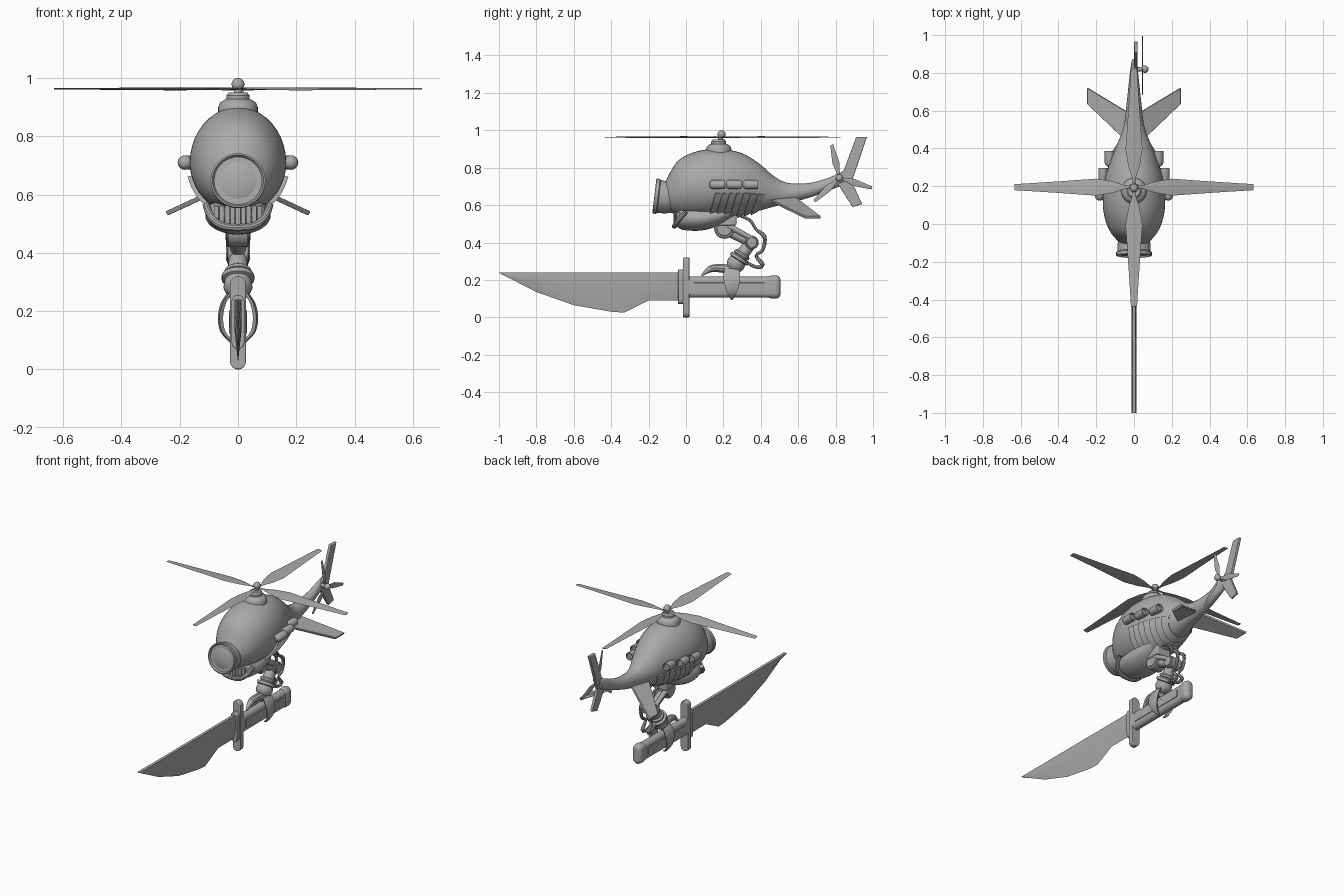
import bpy, bmesh, math
from mathutils import Vector as V

if "Cube" in bpy.data.objects:
    bpy.data.objects.remove(bpy.data.objects["Cube"])

GREY = (0.4, 0.4, 0.4, 1)
mat = bpy.data.materials.new("plain_grey")
mat.use_nodes = True
mat.diffuse_color = GREY
mat.node_tree.nodes["Principled BSDF"].inputs["Base Color"].default_value = GREY
parts = []


def finish(name, bm, bevel=0):
    bmesh.ops.recalc_face_normals(bm, faces=bm.faces)
    me = bpy.data.meshes.new(name)
    bm.to_mesh(me)
    bm.free()
    me.materials.append(mat)
    ob = bpy.data.objects.new(name, me)
    bpy.context.collection.objects.link(ob)
    if bevel:
        mod = ob.modifiers.new("soft_edges", 'BEVEL')
        mod.width, mod.segments = bevel, 3
    parts.append(ob)
    return ob


def loft(name, rings, bevel=0):
    bm = bmesh.new()
    rows = [[bm.verts.new(p) for p in ring] for ring in rings]
    n = len(rows[0])
    for a, b in zip(rows, rows[1:]):
        for i in range(n):
            j = (i + 1) % n
            bm.faces.new((a[i], a[j], b[j], b[i]))
    bm.faces.new(rows[0])
    bm.faces.new(rows[-1])
    return finish(name, bm, bevel)


def spline(rows, t):
    """Smooth blend through rows of equal length, t counted in rows."""
    i = min(int(t), len(rows) - 2)
    f = t - i
    a, b, c, d = (rows[min(max(k, 0), len(rows) - 1)] for k in range(i - 1, i + 3))
    return [q + f * (r - p) / 2 + f * f * (p - 2.5 * q + 2 * r - s / 2)
            + f ** 3 * (1.5 * (q - r) + (s - p) / 2) for p, q, r, s in zip(a, b, c, d)]


def smooth(rows, k=4):
    return [spline(rows, i / k) for i in range((len(rows) - 1) * k + 1)]


def circle(c, axis, rx, ry=None, n=24):
    q = V(axis).to_track_quat('Z', 'Y')
    ry = ry or rx
    return [V(c) + q @ V((rx * math.cos(a), ry * math.sin(a), 0))
            for a in (2 * math.pi * i / n for i in range(n))]


def lathe(name, base, axis, profile, n=24):
    axis = V(axis).normalized()
    return loft(name, [circle(V(base) + axis * t, axis, r, n=n) for t, r in profile])


def ball(name, c, r):
    arc = [math.pi * i / 12 for i in range(13)]
    return lathe(name, c, (0, 0, 1), [(-r * math.cos(a), max(r * math.sin(a), 0.0005)) for a in arc])


def sweep(name, rows, flat=1, n=10):
    """Tube through rows of x, y, z, radius."""
    rows = smooth(rows)
    pts = [V(r[:3]) for r in rows]
    rings = []
    for i, r in enumerate(rows):
        tan = pts[min(i + 1, len(pts) - 1)] - pts[max(i - 1, 0)]
        rings.append(circle(pts[i], tan, r[3], r[3] * flat, n))
    return loft(name, rings)


def plate(name, outline, offset, bevel=0):
    return loft(name, [[V(p) + V(offset) * s for p in outline] for s in (-1, 1)], bevel)


def box(name, lo, hi, bevel=0):
    (x, y, z), (X, Y, Z) = lo, hi
    return loft(name, [[(x, y, h), (X, y, h), (X, Y, h), (x, Y, h)] for h in (z, Z)], bevel)


def hull_ring(y, top, bottom, w, n=40):
    m = bottom + (top - bottom) * 0.48
    ring = []
    for i in range(n):
        a = 2 * math.pi * i / n
        s = math.sin(a)
        ring.append((w * math.cos(a), y, m + s * (top - m if s > 0 else m - bottom)))
    return ring


# Fuselage: y, top, bottom, half width
HULL = [(-.12, .70, .60, .05), (-.09, .765, .565, .085), (-.05, .83, .55, .12),
        (0, .865, .54, .145), (.07, .89, .535, .162), (.15, .90, .535, .165),
        (.24, .893, .54, .154), (.32, .868, .553, .13), (.40, .815, .572, .1),
        (.47, .755, .592, .07), (.54, .72, .608, .05), (.65, .717, .637, .038),
        (.75, .742, .672, .027), (.83, .775, .705, .018), (.87, .78, .725, .01)]
loft("fuselage", [hull_ring(*r) for r in smooth(HULL)])
JAW = [(-.058, .57, .50, .05), (-.03, .6, .472, .09), (.03, .6, .463, .108),
       (.1, .6, .467, .112), (.18, .6, .492, .1), (.25, .6, .535, .075)]
loft("jaw", [hull_ring(*r) for r in smooth(JAW)])

# Overlapping belly ribs following the hull
def hull_at(y):
    i = next(k for k in range(len(HULL) - 1) if HULL[k + 1][0] >= y)
    return spline(HULL, i + (y - HULL[i][0]) / (HULL[i + 1][0] - HULL[i][0]))


for k in range(7):
    rings = []
    for i in range(25):
        a = math.radians(195 + 150 * i / 24)
        ring = []
        for dy, out in ((0, -.01), (0, .014), (.037, .003), (.037, -.01)):
            y = .12 + k * .038 + dy + .05 * (1 + math.sin(a))
            _, top, bottom, w = hull_at(y)
            m = bottom + (top - bottom) * .48
            ring.append(((w + out) * math.cos(a), y, m + (m - bottom + out) * math.sin(a)))
        rings.append(ring)
    loft("belly_rib", rings)

# Eye tube, lens and toothed mouth
AIM = (0, -1, .12)
lathe("eye_tube", (0, -.07, .637), AIM,
      [(0, .078), (.03, .086), (.075, .088), (.08, .094), (.098, .094), (.1, .088), (.09, .082)], 40)
lathe("eye_lens", (0, -.07, .637), AIM, [(.08, .083), (.088, .07), (.095, .045), (.098, .02), (.099, .001)], 40)
sweep("lower_lip", [(-.11, .0, .565, .012), (-.09, -.04, .52, .013), (-.045, -.06, .49, .013),
                    (.045, -.06, .49, .013), (.09, -.04, .52, .013), (.11, .0, .565, .012)])
for i in range(-4, 5):
    x = i * .0185
    y = -.068 + 3.2 * x * x
    low = .492 + 4 * x * x
    box("tooth", (x - .0085, y, low), (x + .0085, y + .03, .562), .003)

# Rotor mast and main rotor
lathe("mast_dome", (0, .175, .86), (0, 0, 1),
      [(0, .068), (.04, .068), (.055, .062), (.065, .048), (.068, .04), (.08, .04), (.09, .032)], 32)
lathe("mast", (0, .185, .93), (0, 0, 1), [(0, .03), (.015, .026), (.02, .014), (.04, .014)])
ball("rotor_hub", (0, .19, .978), .022)
BLADE = [(.012, .008, .005), (.05, .01, .005), (.11, .03, .004), (.2, .045, .004),
         (.35, .034, .003), (.5, .024, .003), (.632, .016, .002)]


def blade(name, centre, u, v, w, rows):
    u, v, w = V(u), V(v), V(w)
    loft(name, [[V(centre) + u * r + d for d in (v * h, w * t, -v * h, -w * t)] for r, h, t in rows])


for k in range(4):
    a = k * math.pi / 2
    u = V((math.cos(a), math.sin(a), 0))
    side = V((-u.y, u.x, 0))
    blade("rotor_blade", (0, .195, .963), u, side + V((0, 0, .12)), (0, 0, 1), BLADE)

# Tail fins and tail rotor
plate("upper_fin", [(.01, .80, .74), (.01, .845, .79), (.01, .91, .965), (.01, .968, .965), (.01, .885, .72)], (.009, 0, 0), .004)
plate("lower_fin", [(.01, .81, .715), (.01, .88, .74), (.01, .942, .605), (.01, .89, .59)], (.009, 0, 0), .004)
lathe("tail_axle", (0, .82, .745), (1, 0, 0), [(0, .012), (.045, .012)])
ball("tail_hub", (.057, .82, .745), .02)
for k in range(3):
    a = math.radians(103 + 120 * k)
    blade("tail_blade", (.045, .82, .745), (0, math.cos(a), math.sin(a)), (.1, -math.sin(a), math.cos(a)),
          (1, 0, 0), [(.0, .007, .004), (.04, .01, .003), (.08, .019, .003), (.182, .008, .002)])

# Mirrored stabilisers and exhaust pods
for s in (-1, 1):
    plate("stabiliser", [(s * .03, .43, .635), (s * .245, .635, .535), (s * .245, .72, .535), (s * .03, .59, .635)],
          (s * .004, 0, .007), .003)
    for y, x in ((.125, .182), (.213, .164), (.303, .13)):
        lathe("exhaust_pod", (s * x, y, .71), (0, 1, 0),
              [(0, .006), (.003, .014), (.01, .021), (.02, .025), (.083, .025), (.083, .02), (.07, .019)], 16)

# Arm: shoulder, upper arm, elbow, forearm, wrist
def rod(name, a, b, r0, r1, n=16):
    d = V(b) - V(a)
    lathe(name, a, d, [(0, r0), (d.length, r1)], n)


def drum(name, y, z, r, half):
    lathe(name, (-half, y, z), (1, 0, 0),
          [(0, r * .7), (.004, r * .75), (.004, r * .9), (.008, r), (2 * half - .008, r),
           (2 * half - .004, r * .9), (2 * half - .004, r * .75), (2 * half, r * .7)])


box("shoulder_mount", (-.05, .14, .49), (.05, .27, .56), .01)
drum("shoulder_joint", .205, .475, .055, .04)
drum("elbow_joint", .352, .4, .037, .042)
rod("upper_arm", (0, .2, .475), (0, .35, .4), .03, .026)
for s in (-1, 1):
    rod("arm_strut", (s * .028, .225, .49), (s * .028, .355, .42), .016, .013)
    sweep("cable", [(s * .02, .27, .55, .008), (s * .022, .34, .52, .008), (s * .024, .375, .47, .008),
                    (s * .024, .42, .43, .012), (s * .024, .41, .36, .009), (s * .022, .375, .33, .009),
                    (s * .02, .41, .28, .012), (s * .015, .37, .27, .009), (s * .012, .3, .31, .008)], n=8)
rod("forearm", (0, .35, .4), (0, .27, .3), .03, .04)
lathe("wrist", (0, .305, .345), (0, -.55, -.85),
      [(0, .036), (.008, .046), (.018, .046), (.02, .04), (.026, .04), (.028, .056), (.044, .056),
       (.048, .046), (.075, .05), (.095, .042), (.11, .022)])

# Claw fingers
sweep("front_claw", [(0, .25, .25, .03), (0, .19, .262, .024), (0, .13, .258, .019), (0, .083, .222, .004)])
for s in (-1, 1):
    plate_rows = [(.028, .262, .036), (.05, .228, .045), (.06, .18, .04), (.052, .13, .025), (.02, .093, .004)]
    loft("side_claw", [[(s * (x + dx), .245 + dy * w, z) for dx, dy in
                        ((-.009, -.8), (.003, -1), (.009, 0), (.003, 1), (-.009, .8))]
                       for x, z, w in smooth(plate_rows)])

# Knife: blade, collar, guard, grip, pommel
EDGE = [(-1, .238), (-.8, .135), (-.6, .065), (-.4, .03), (-.33, .025), (-.27, .055), (-.2, .09), (-.02, .09)]
loft("knife_blade", [[(-.009, y, .24), (.009, y, .24), (.012, y, .24 - (.24 - z) * .5), (0, y, z),
                      (-.012, y, .24 - (.24 - z) * .5)] for y, z in EDGE])


def slab(name, y0, y1, z0, z1, half, bevel):
    """Upright capsule outline extruded along y."""
    r, n = half, 12
    ring = [(r * math.cos(a), (z1 - r if k < n else z0 + r) + r * math.sin(a))
            for k, a in ((k, math.pi * (k if k < n else k - 1) / (n - 1)) for k in range(2 * n))]
    loft(name, [[(x, y, z) for x, z in ring] for y in (y0, y1)], bevel)


slab("collar", -.042, 0, .07, .255, .022, .004)
slab("guard", -.016, .018, .0, .32, .027, .004)
slab("grip", .01, .46, .105, .218, .026, .003)
slab("pommel", .435, .505, .1, .224, .031, .022)
for s in (-1, 1):
    box("grip_inlay", (s * .027 - .003, .04, .14), (s * .027 + .003, .42, .185), .002)

bpy.ops.object.select_all(action='DESELECT')
for ob in parts:
    ob.select_set(True)
bpy.context.view_layer.objects.active = parts[0]
bpy.ops.object.shade_smooth_by_angle(angle=math.radians(35))
